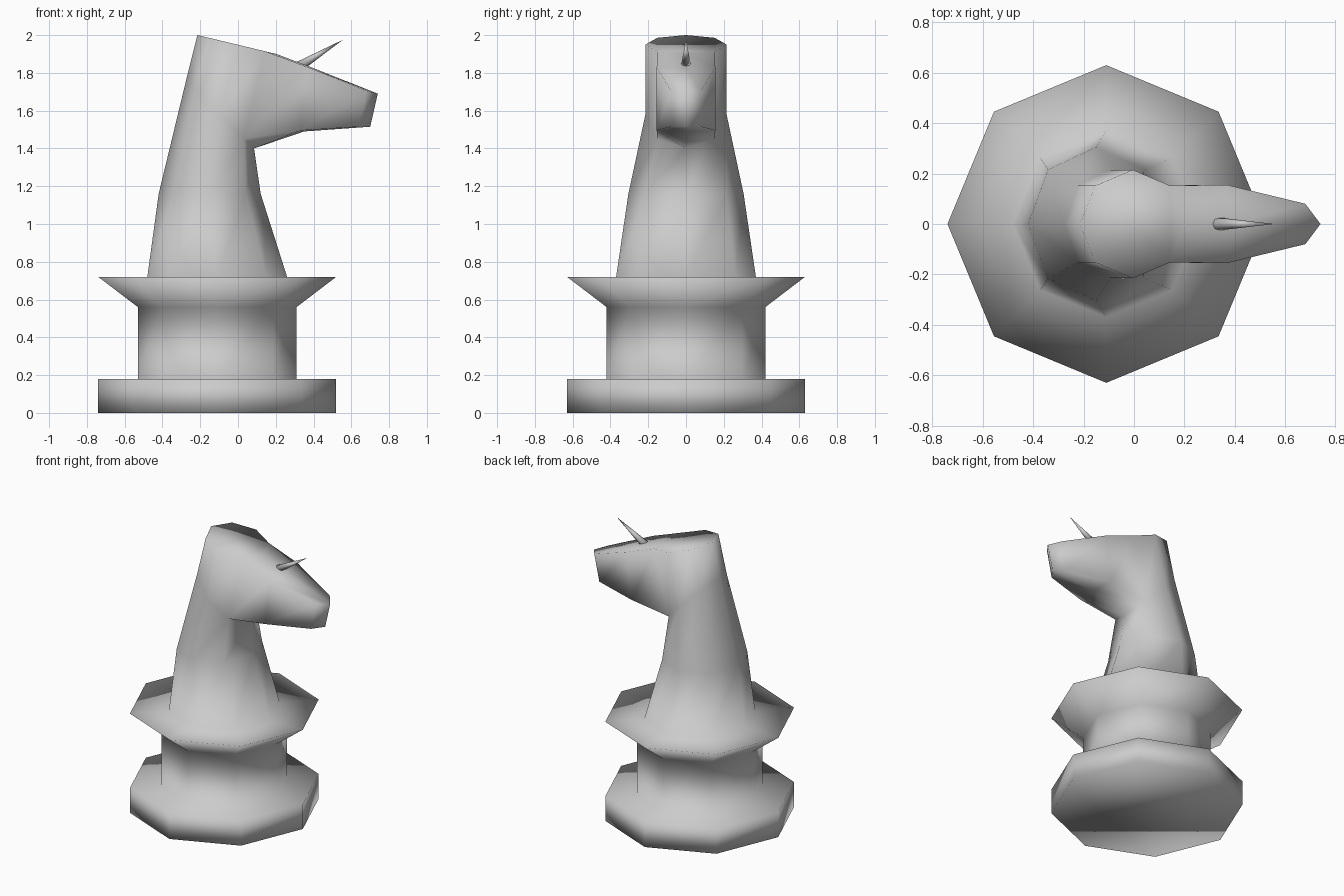
import bpy, bmesh, math
from mathutils import Vector

if "Cube" in bpy.data.objects:
    bpy.data.objects.remove(bpy.data.objects["Cube"])

bm = bmesh.new()


def ring(cx, cz, rx, ry, tilt=0.0):
    """Eight-sided ring; tilt is the z change per unit x."""
    out = []
    for k in range(8):
        a = k * math.pi / 4
        dx = rx * math.cos(a)
        out.append(bm.verts.new((cx + dx, ry * math.sin(a), cz + dx * tilt)))
    return out


def bridge(a, b, skip=()):
    n = len(a)
    for k in range(n):
        if k not in skip:
            j = (k + 1) % n
            bm.faces.new((a[k], a[j], b[j], b[k]))


# Pedestal, collar and neck: centre x, z, radius x, radius y, tilt
sections = [
    (-0.11, 0.00, 0.63, 0.63, 0),
    (-0.11, 0.18, 0.63, 0.63, 0),
    (-0.11, 0.18, 0.42, 0.42, 0),
    (-0.11, 0.56, 0.42, 0.42, 0),
    (-0.11, 0.72, 0.63, 0.63, 0),
    (-0.11, 0.72, 0.37, 0.37, 0),
    (-0.15, 1.16, 0.27, 0.305, 0),
    (-0.095, 1.58, 0.18, 0.215, -1.0),
    (-0.005, 1.95, 0.21, 0.215, -0.24),
]
rings = [ring(*s) for s in sections]
for i in range(len(rings) - 1):
    # the two front quads of the last band open into the head
    bridge(rings[i], rings[i + 1], (7, 0) if i == len(rings) - 2 else ())
bm.faces.new(rings[0])
bm.faces.new(rings[-1])

# Head: cheek and muzzle loops grown from the open front of the neck
low, top = rings[-2], rings[-1]
throat = [low[1], low[0], low[7], top[7], top[0], top[1]]


def head_loop(half, low_mid, low_side, top_mid, top_side):
    pts = [(low_side, half), (low_mid, 0), (low_side, -half),
           (top_side, -half), (top_mid, 0), (top_side, half)]
    return [bm.verts.new((p[0], y, p[1])) for p, y in pts]


cheek = head_loop(0.155, (0.35, 1.49), (0.33, 1.495), (0.40, 1.825), (0.37, 1.83))
muzzle = head_loop(0.08, (0.70, 1.515), (0.64, 1.515), (0.74, 1.69), (0.68, 1.705))
bridge(throat, cheek)
bridge(cheek, muzzle)
bm.faces.new((muzzle[0], muzzle[1], muzzle[4], muzzle[5]))
bm.faces.new((muzzle[1], muzzle[2], muzzle[3], muzzle[4]))


def finish(b, name):
    bmesh.ops.recalc_face_normals(b, faces=b.faces)
    for f in b.faces:
        f.smooth = True
    mesh = bpy.data.meshes.new(name)
    b.to_mesh(mesh)
    b.free()
    ob = bpy.data.objects.new(name, mesh)
    bpy.context.collection.objects.link(ob)
    return ob


finish(bm, "horse_body")

# Horn: thin cone pointing forward from the forehead
base, tip = Vector((0.325, 0, 1.835)), Vector((0.555, 0, 1.975))
hb = bmesh.new()
bmesh.ops.create_cone(hb, cap_ends=True, segments=8, radius1=0.027, radius2=0,
                      depth=(tip - base).length)
horn = finish(hb, "horn")
horn.location = (base + tip) / 2
horn.rotation_euler = (tip - base).to_track_quat('Z', 'Y').to_euler()
